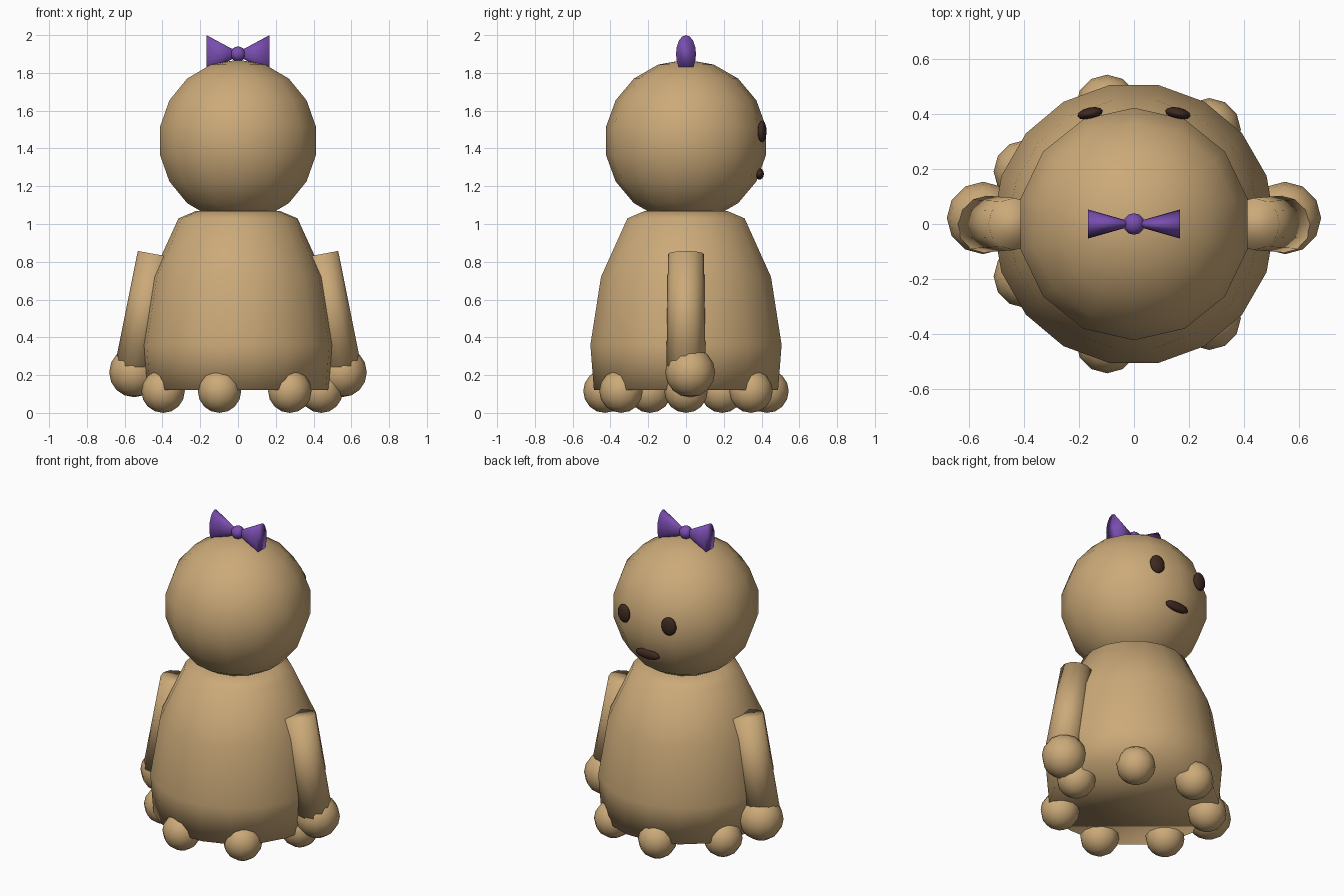
import bpy
import bmesh
from math import sin, cos, pi, radians, tau
from mathutils import Matrix, Vector

cube = bpy.data.objects.get("Cube")
if cube:
    bpy.data.objects.remove(cube, do_unlink=True)


def material(name, rgb):
    mat = bpy.data.materials.new(name)
    mat.use_nodes = True
    color = (*rgb, 1.0)
    mat.diffuse_color = color
    mat.node_tree.nodes["Principled BSDF"].inputs["Base Color"].default_value = color
    return mat


TAN = material("tan", (0.60, 0.40, 0.19))
BROWN = material("dark brown", (0.05, 0.022, 0.015))
PURPLE = material("purple", (0.19, 0.075, 0.43))


def lathe(name, profile, segments, mat, matrix, phase=0.0):
    """Turn a (radius, height) profile about z, cap it and place it."""
    bm = bmesh.new()
    rings = []
    for r, z in profile:
        if r < 1e-5:
            rings.append([bm.verts.new((0, 0, z))] * segments)
        else:
            angles = [phase + tau * i / segments for i in range(segments)]
            rings.append([bm.verts.new((r * cos(a), r * sin(a), z)) for a in angles])
    for low, high in zip(rings, rings[1:]):
        for i in range(segments):
            j = (i + 1) % segments
            corners = list(dict.fromkeys((low[i], low[j], high[j], high[i])))
            bm.faces.new(corners)
    for ring in (rings[0], rings[-1]):
        if ring[0] != ring[1]:
            bm.faces.new(ring)
    bmesh.ops.transform(bm, matrix=matrix, verts=bm.verts)
    bmesh.ops.recalc_face_normals(bm, faces=bm.faces)
    for face in bm.faces:
        face.smooth = True
    mesh = bpy.data.meshes.new(name)
    bm.to_mesh(mesh)
    bm.free()
    mesh.materials.append(mat)
    obj = bpy.data.objects.new(name, mesh)
    bpy.context.collection.objects.link(obj)
    return obj


def place(location, turn=0.0, axis="Y", scale=(1, 1, 1)):
    return (Matrix.Translation(location) @ Matrix.Rotation(turn, 4, axis)
            @ Matrix.Diagonal(Vector((*scale, 1))))


def ball(name, location, size, mat, segments=12, bands=9, turn=0.0, phase=pi / 2):
    profile = [(sin(pi * i / bands), -cos(pi * i / bands)) for i in range(bands + 1)]
    return lathe(name, profile, segments, mat,
                 place(location, turn, "Z", size), phase)


# Body and head
lathe("body", [(0.495, 0.12), (0.514, 0.36), (0.457, 0.72), (0.315, 1.03), (0.22, 1.07)],
      18, TAN, place((0, 0, 0)))
ball("head", (0, 0, 1.44), (0.43,) * 3, TAN, segments=14)

# Ring of feet
FEET = 7
for i in range(FEET):
    a = tau * i / FEET
    ball(f"foot_{i + 1}", (0.44 * cos(a), 0.44 * sin(a), 0.115), (0.115,) * 3, TAN, bands=8)

for side, s in (("left", 1), ("right", -1)):
    # Arm and hand
    lathe(f"{side}_arm", [(0.104, -0.61), (0.095, 0)], 12, TAN,
          place((s * 0.437, 0, 0.84), -s * radians(10.5)))
    ball(f"{side}_hand", (s * 0.55, 0.022, 0.215), (0.132,) * 3, TAN, bands=8)
    # Eye
    ball(f"{side}_eye", (s * 0.16, 0.403, 1.49), (0.048, 0.022, 0.058), BROWN,
         turn=-s * radians(12))
    # Bow loop
    lathe(f"{side}_bow_loop", [(0.1, 0), (1, 0.167)], 16, PURPLE,
          place((0, 0, 1.9), s * pi / 2, "Y", (0.1, 0.053, 1)))

# Mouth and bow knot
ball("mouth", (0, 0.39, 1.265), (0.085, 0.022, 0.03), BROWN)
ball("bow_knot", (0, 0, 1.9), (0.04,) * 3, PURPLE)
